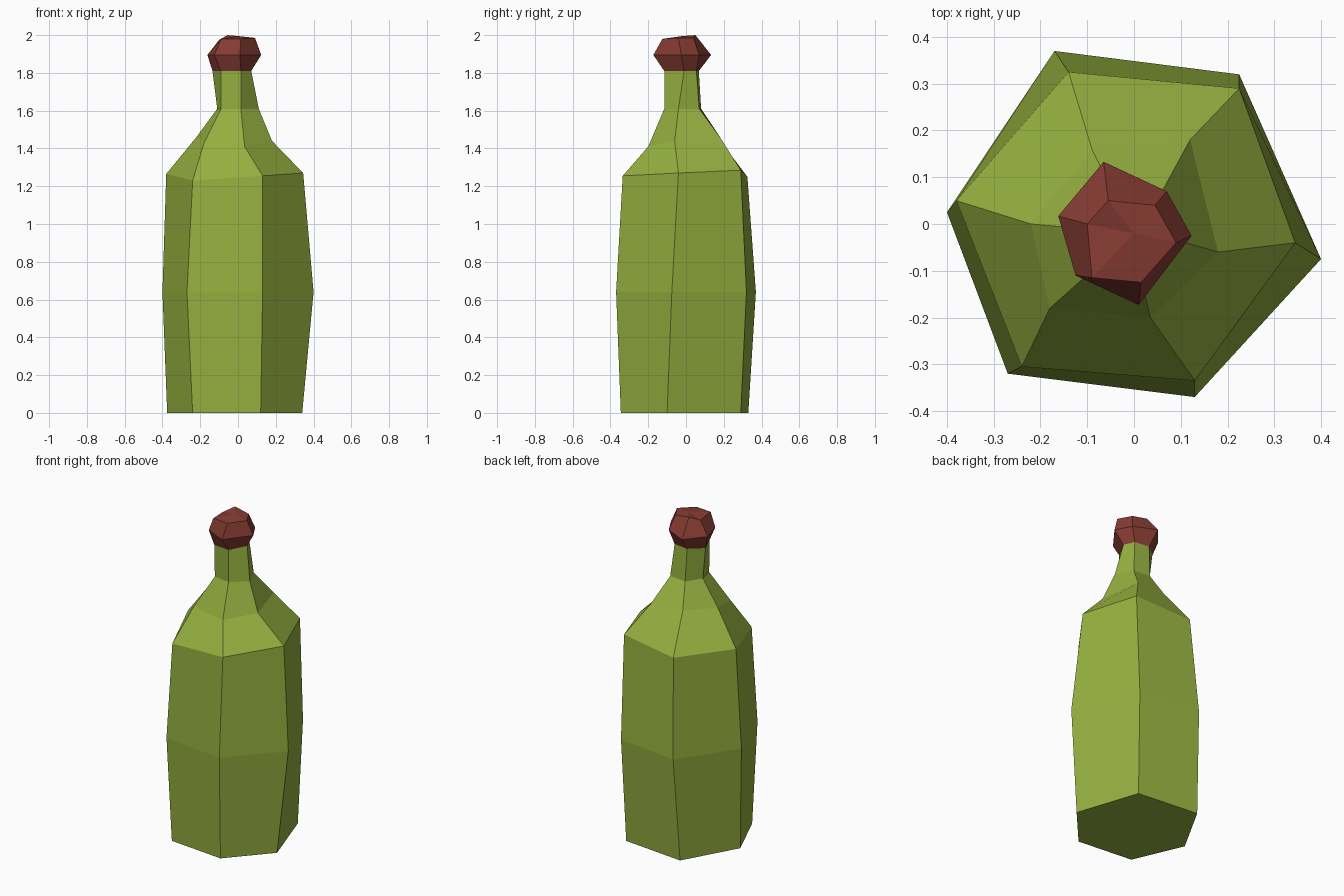
import bpy, bmesh

if "Cube" in bpy.data.objects:
    bpy.data.objects.remove(bpy.data.objects["Cube"])


def material(name, rgb):
    m = bpy.data.materials.new(name)
    m.diffuse_color = (*rgb, 1)
    m.use_nodes = True
    m.node_tree.nodes["Principled BSDF"].inputs["Base Color"].default_value = m.diffuse_color
    return m


def loft(name, rings, mat, peak=None):
    """Skin hexagonal rings (counter-clockwise), close both ends."""
    bm = bmesh.new()
    loops = [[bm.verts.new(p) for p in ring] for ring in rings]
    for lo, hi in zip(loops, loops[1:]):
        for i in range(6):
            j = (i + 1) % 6
            bm.faces.new((lo[i], lo[j], hi[j], hi[i]))
    bm.faces.new(loops[0][::-1])
    top = loops[-1]
    if peak:
        p = bm.verts.new(peak)
        for i in range(6):
            bm.faces.new((top[i], top[(i + 1) % 6], p))
    else:
        bm.faces.new(top)
    me = bpy.data.meshes.new(name)
    bm.to_mesh(me)
    bm.free()
    me.materials.append(mat)
    ob = bpy.data.objects.new(name, me)
    bpy.context.collection.objects.link(ob)
    return ob


def flat(z, *xy):
    return [(x, y, z) for x, y in xy]


green = material("bottle green", (0.30, 0.43, 0.05))
red = material("cork red", (0.24, 0.045, 0.033))

# Irregular rings, each: right, back right, back left, left, front left, front right
base = flat(0, (.34, -.10), (.21, .29), (-.19, .33), (-.375, 0), (-.24, -.31), (.12, -.345))
belly = flat(.64, (.40, -.075), (.225, .32), (-.17, .37), (-.40, .025), (-.27, -.32), (.13, -.37))
shoulder = [(.345, -.04, 1.27), (.225, .29, 1.285), (-.14, .325, 1.25),
            (-.38, .05, 1.265), (-.24, -.305, 1.23), (.13, -.335, 1.255)]
slope = [(.18, -.06, 1.44), (.12, .18, 1.46), (-.09, .16, 1.47),
         (-.22, 0, 1.46), (-.18, -.18, 1.43), (.035, -.20, 1.41)]
neck_low = flat(1.61, (.11, -.04), (.06, .07), (-.05, .08), (-.11, -.01), (-.09, -.10), (.015, -.115))
neck_top = flat(1.81, (.07, -.01), (.04, .055), (-.055, .068), (-.135, 0), (-.09, -.105), (.015, -.115))

# Glass bottle
loft("bottle", [base, belly, shoulder, slope, neck_low, neck_top], green)

# Faceted stopper
cap_mid = flat(1.895, (.123, -.025), (.07, .07), (-.065, .133), (-.162, .017), (-.125, -.11), (.01, -.173))
cap_top = [(.09, -.04, 1.985), (.045, .04, 1.985), (-.055, .05, 2.0),
           (-.10, 0, 1.975), (-.09, -.115, 1.98), (.015, -.125, 1.98)]
loft("stopper", [neck_top, cap_mid, cap_top], red, peak=(0, -.02, 1.995))
